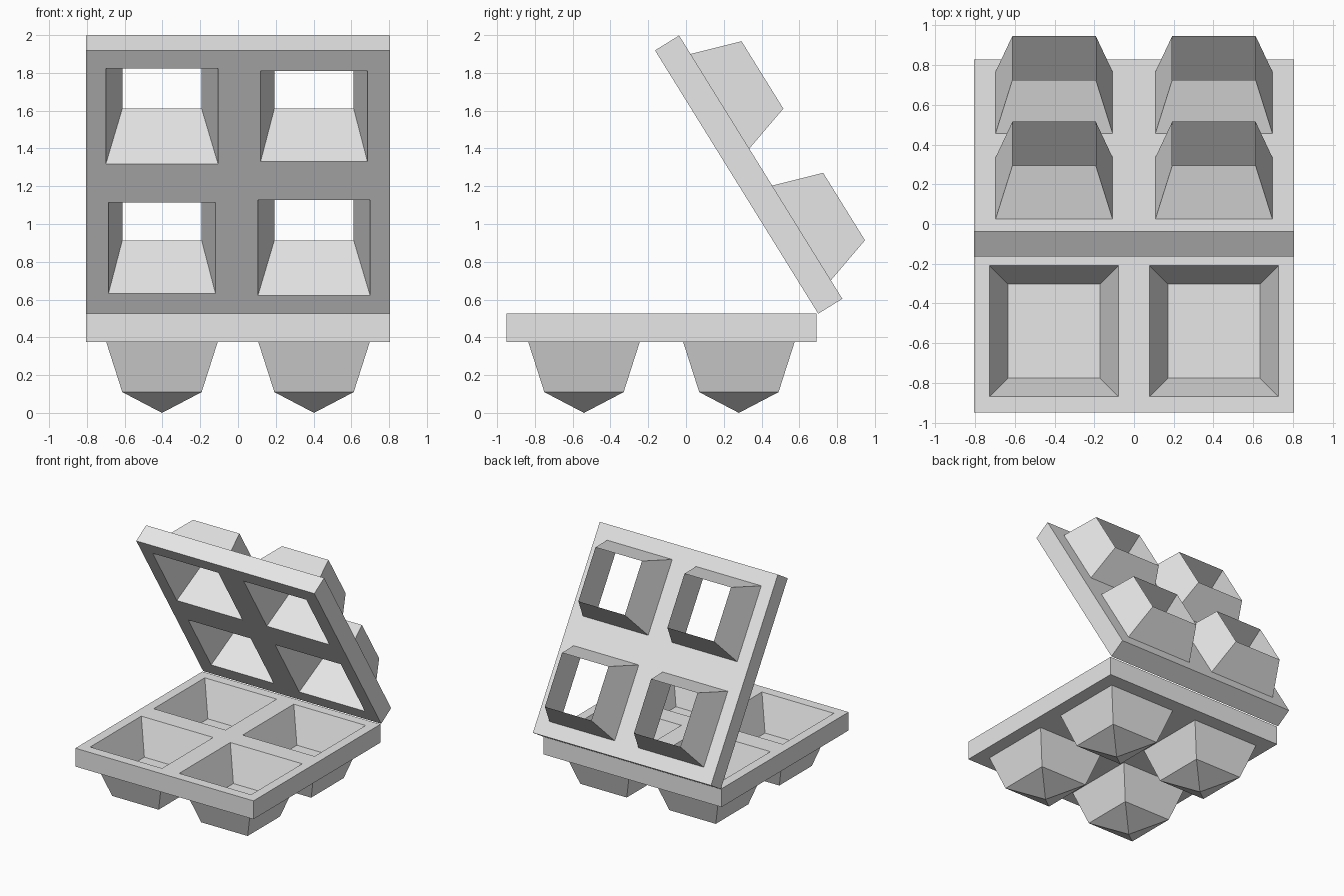
import bpy
import bmesh
from math import radians

cube = bpy.data.objects.get("Cube")
if cube:
    bpy.data.objects.remove(cube, do_unlink=True)

HX, HY = 0.805, 0.82      # half width and half depth of each plate
QX, QY = HX / 2, HY / 2   # half size of one quarter, also its centre offset
THICK = 0.15
CUP_TOP, CUP_END, CUP_DEPTH = 0.295, 0.21, 0.415

grey = bpy.data.materials.new("light_grey")
grey.use_nodes = True
grey.diffuse_color = (0.8, 0.8, 0.8, 1)
grey.node_tree.nodes["Principled BSDF"].inputs["Base Color"].default_value = (0.8, 0.8, 0.8, 1)


def ring(bm, sx, sy, hx, hy, z):
    """Rectangle of four vertices centred on one quarter of the plate."""
    return [bm.verts.new((sx * QX + a * hx, sy * QY + b * hy, z))
            for a, b in ((-1, -1), (1, -1), (1, 1), (-1, 1))]


def loft(bm, rings):
    """Join successive rectangles with quads."""
    for low, high in zip(rings, rings[1:]):
        for i in range(4):
            j = (i + 1) % 4
            bm.faces.new((low[i], low[j], high[j], high[i]))


def make_tray(name, closed):
    bm = bmesh.new()
    for sx in (-1, 1):
        for sy in (-1, 1):
            top = ring(bm, sx, sy, QX, QY, 0)
            under = ring(bm, sx, sy, QX, QY, -THICK)
            base = ring(bm, sx, sy, CUP_TOP, CUP_TOP, -THICK)
            end = ring(bm, sx, sy, CUP_END, CUP_END, -CUP_DEPTH)
            if closed:
                # Recess with a flat floor, and a cup with a pointed foot
                mouth = ring(bm, sx, sy, 0.325, 0.33, 0)
                floor = ring(bm, sx, sy, 0.232, 0.237, -0.275)
                loft(bm, [top, mouth, floor])
                bm.faces.new(floor)
                loft(bm, [under, base, end])
                tip = bm.verts.new((sx * QX, sy * QY, -0.525))
                for i in range(4):
                    bm.faces.new((end[i], end[(i + 1) % 4], tip))
            else:
                # Tapered opening running right through an open cup
                half = 0.297 if sx * sy < 0 else 0.283
                mouth = ring(bm, sx, sy, half, half, 0)
                loft(bm, [top, mouth, end, base, under])
            # Plate rim on the two outward sides of this quarter
            for i in range(4):
                j = (i + 1) % 4
                p, q = top[i].co, top[j].co
                if abs(p.x + q.x) > 2 * HX - 0.01 or abs(p.y + q.y) > 2 * HY - 0.01:
                    bm.faces.new((top[i], top[j], under[j], under[i]))
    bmesh.ops.remove_doubles(bm, verts=bm.verts, dist=0.0005)
    bmesh.ops.recalc_face_normals(bm, faces=bm.faces)
    mesh = bpy.data.meshes.new(name)
    bm.to_mesh(mesh)
    bm.free()
    mesh.materials.append(grey)
    obj = bpy.data.objects.new(name, mesh)
    bpy.context.collection.objects.link(obj)
    return obj


# Lower half of the mould, lying flat on its pointed cups
tray = make_tray("lower_tray", True)
tray.location = (0, -0.13, 0.525)

# Upper half, swung open about the back edge
lid = make_tray("open_lid", False)
lid.rotation_euler = (radians(121.8), 0, 0)
lid.location = (0, 0.268, 1.222)
